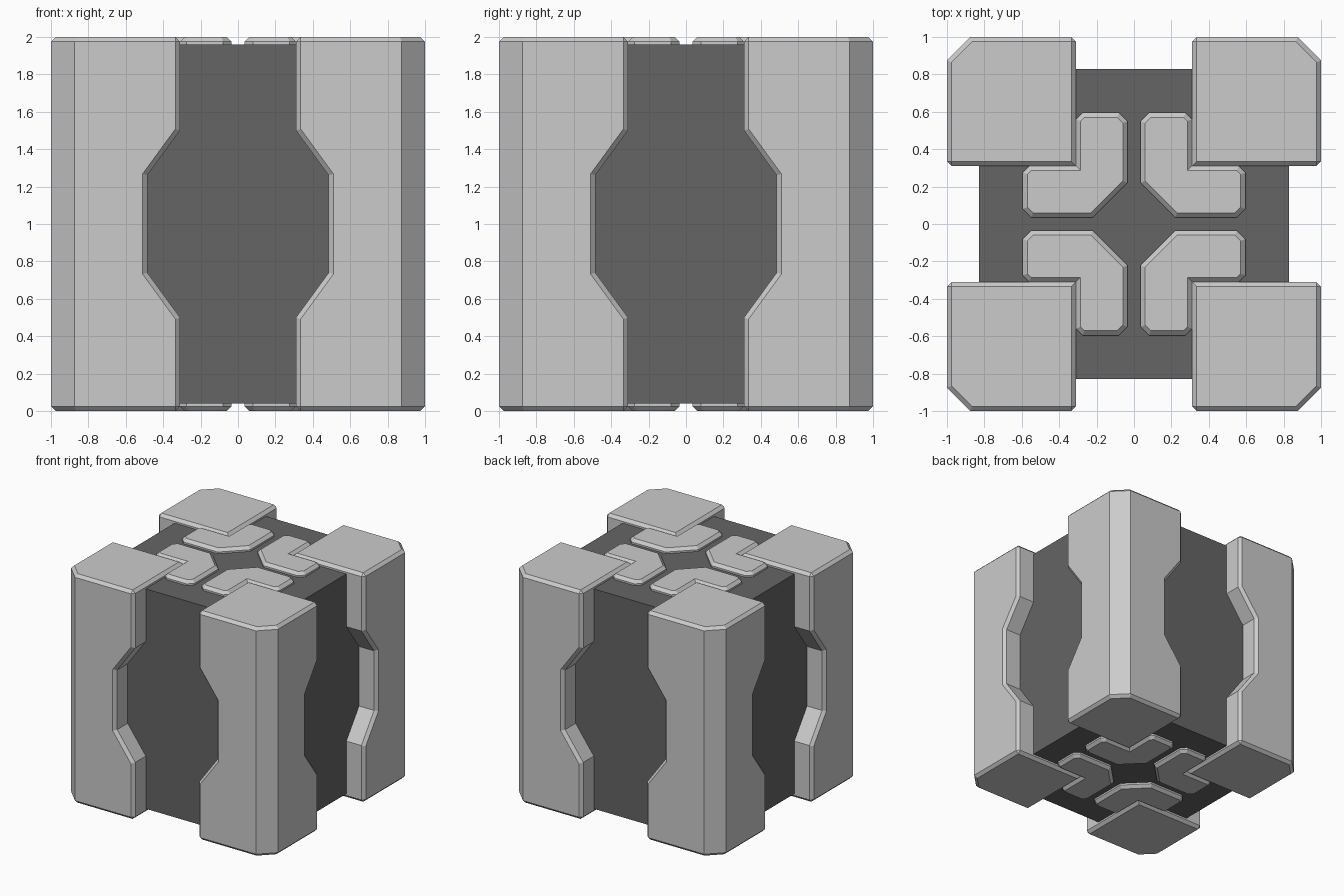
import bpy, bmesh
from math import radians

if "Cube" in bpy.data.objects:
    bpy.data.objects.remove(bpy.data.objects["Cube"])

BEVEL = 0.025


def loft(name, rings, mirror, skip_bevel):
    """Closed solid through stacked (z, points) rings, mirrored about the centre, bevelled."""
    sx, sy, sz = mirror
    bm = bmesh.new()
    loops = [[bm.verts.new((x * sx, y * sy, 1 + (z - 1) * sz)) for x, y in pts]
             for z, pts in rings]
    bm.faces.new(loops[0])
    bm.faces.new(loops[-1])
    for a, b in zip(loops, loops[1:]):
        for i in range(len(a)):
            j = (i + 1) % len(a)
            bm.faces.new((a[i], a[j], b[j], b[i]))
    bmesh.ops.recalc_face_normals(bm, faces=bm.faces)
    edges = [e for e in bm.edges
             if e.calc_face_angle() > radians(55) and not skip_bevel(e)]
    bmesh.ops.bevel(bm, geom=edges, offset=BEVEL, segments=1, profile=0.5,
                    affect='EDGES', clamp_overlap=True)
    me = bpy.data.meshes.new(name)
    bm.to_mesh(me)
    bm.free()
    ob = bpy.data.objects.new(name, me)
    bpy.context.collection.objects.link(ob)
    return ob


# Dark inner block
bpy.ops.mesh.primitive_cube_add(size=1, location=(0, 0, 1))
core = bpy.context.object
core.name = "inner_block"
core.scale = (1.66, 1.66, 1.92)
dark = bpy.data.materials.new("dark_grey")
dark.diffuse_color = (0.13, 0.13, 0.13, 1)
dark.use_nodes = True
dark.node_tree.nodes["Principled BSDF"].inputs["Base Color"].default_value = dark.diffuse_color
core.data.materials.append(dark)


# Corner post: chamfered square column, waisted at mid height
def post_section(a):
    return [(a, a), (1, a), (1, 0.875), (0.875, 1), (a, 1)]


post_rings = [(z, post_section(a)) for z, a in
              ((0, 0.31), (0.5, 0.31), (0.74, 0.485), (1.26, 0.485), (1.5, 0.31), (2, 0.31))]


def inner_corner(e):
    return all(abs(v.co.x) < 0.6 and abs(v.co.y) < 0.6 for v in e.verts)


# L-shaped pad that wraps the inner corner of each post
pad = [(0.035, 0.22), (0.22, 0.035), (0.55, 0.035), (0.595, 0.08), (0.595, 0.275),
       (0.56, 0.31), (0.31, 0.31), (0.31, 0.56), (0.275, 0.595), (0.08, 0.595), (0.035, 0.55)]
pad_rings = [(1.94, pad), (2, pad)]


def not_outer_rim(e):
    return any(abs(v.co.z - 1) < 0.99 for v in e.verts)


for sx in (-1, 1):
    for sy in (-1, 1):
        loft("corner_post", post_rings, (sx, sy, 1), inner_corner)
        for sz, side in ((1, "top"), (-1, "bottom")):
            loft(side + "_pad", pad_rings, (sx, sy, sz), not_outer_rim)
